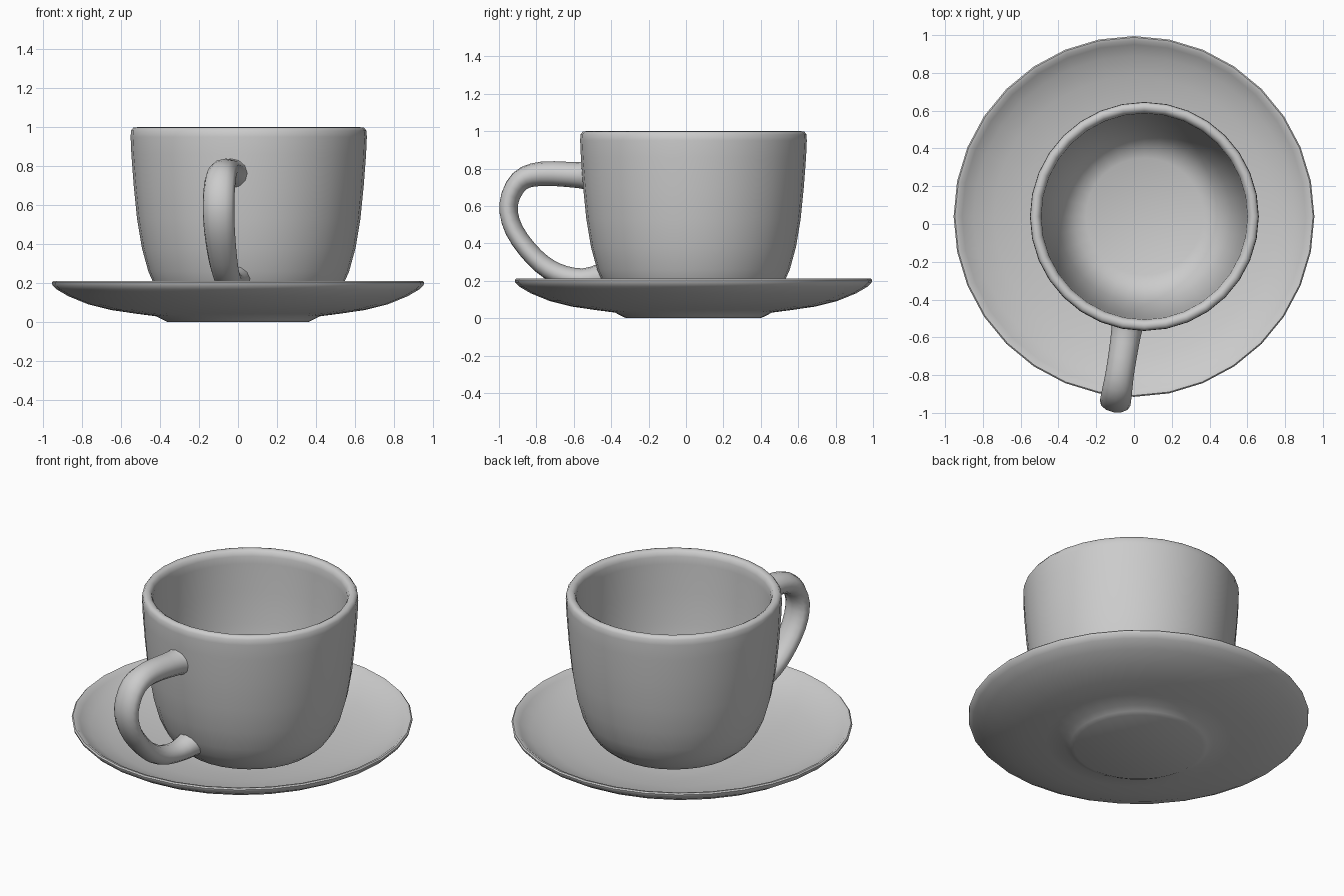
import bpy, math
from mathutils import Vector

if "Cube" in bpy.data.objects:
    bpy.data.objects.remove(bpy.data.objects["Cube"])


def make_object(name, verts, faces):
    mesh = bpy.data.meshes.new(name)
    mesh.from_pydata(verts, [], faces)
    ob = bpy.data.objects.new(name, mesh)
    bpy.context.collection.objects.link(ob)
    bpy.ops.object.select_all(action='DESELECT')
    ob.select_set(True)
    bpy.context.view_layer.objects.active = ob
    bpy.ops.object.mode_set(mode='EDIT')
    bpy.ops.mesh.select_all(action='SELECT')
    bpy.ops.mesh.normals_make_consistent(inside=False)
    bpy.ops.object.mode_set(mode='OBJECT')
    bpy.ops.object.shade_smooth_by_angle(angle=math.radians(50))
    return ob


def bridge(rings, n):
    return [(r * n + i, r * n + (i + 1) % n, (r + 1) * n + (i + 1) % n, (r + 1) * n + i)
            for r in range(rings - 1) for i in range(n)]


def lathe(name, profile, center, n=32):
    # closed profile of (radius, z), capped at both ends
    verts = [(center[0] + r * math.cos(2 * math.pi * i / n),
              center[1] + r * math.sin(2 * math.pi * i / n), z)
             for r, z in profile for i in range(n)]
    k = len(profile)
    faces = bridge(k, n) + [tuple(range(n)), tuple(range((k - 1) * n, k * n))]
    return make_object(name, verts, faces)


def smooth_path(pts, steps=3):
    # Catmull-Rom resampling
    pts = [Vector(p) for p in pts]
    out = []
    for i in range(len(pts) - 1):
        a, b, c, d = pts[max(i - 1, 0)], pts[i], pts[i + 1], pts[min(i + 2, len(pts) - 1)]
        for s in range(steps):
            t = s / steps
            out.append(0.5 * (2 * b + (c - a) * t + (2 * a - 5 * b + 4 * c - d) * t * t
                              + (3 * b - a - 3 * c + d) * t ** 3))
    return out + [pts[-1]]


# Saucer: foot, flared underside, rounded rim, shallow dish
lathe("saucer", [
    (0.36, 0.0), (0.385, 0.012), (0.42, 0.03), (0.52, 0.043), (0.65, 0.062),
    (0.77, 0.092), (0.87, 0.133), (0.93, 0.168), (0.953, 0.192), (0.955, 0.204),
    (0.948, 0.211), (0.932, 0.208), (0.91, 0.19), (0.85, 0.155), (0.74, 0.118),
    (0.60, 0.09), (0.45, 0.07), (0.34, 0.06)], (0.0, 0.04))

# Cup: outer wall, rounded lip, inner wall and floor
CUP = (0.055, 0.04)
lathe("cup", [
    (0.29, 0.055), (0.34, 0.062), (0.39, 0.083), (0.44, 0.125), (0.482, 0.185),
    (0.515, 0.26), (0.548, 0.38), (0.573, 0.53), (0.59, 0.70), (0.602, 0.86),
    (0.606, 0.95), (0.604, 0.982), (0.592, 0.998), (0.572, 1.0), (0.555, 0.99),
    (0.546, 0.965), (0.544, 0.92), (0.535, 0.75), (0.52, 0.56), (0.495, 0.40),
    (0.46, 0.28), (0.42, 0.20), (0.37, 0.15), (0.31, 0.125)], CUP)

# Handle: oval section swept in a radial plane (distance, z, thickness, width)
path = smooth_path([
    (0.56, 0.765, 0.09, 0.095), (0.62, 0.765, 0.07, 0.08), (0.82, 0.772, 0.065, 0.075),
    (0.94, 0.733, 0.057, 0.08), (1.0, 0.61, 0.05, 0.082), (0.97, 0.47, 0.05, 0.08),
    (0.86, 0.325, 0.052, 0.075), (0.74, 0.24, 0.055, 0.07), (0.60, 0.21, 0.056, 0.07),
    (0.48, 0.225, 0.075, 0.085)])
ang = math.atan2(-0.99, -0.155)
out_dir = Vector((math.cos(ang), math.sin(ang), 0))
side = Vector((-math.sin(ang), math.cos(ang), 0))
N = 12
verts = []
for i, p in enumerate(path):
    q = path[min(i + 1, len(path) - 1)] - path[max(i - 1, 0)]
    normal = (out_dir * -q[1] + Vector((0, 0, q[0]))).normalized()
    base = Vector((CUP[0], CUP[1], p[1])) + out_dir * p[0]
    for j in range(N):
        a = 2 * math.pi * j / N
        verts.append(base + normal * p[2] * math.cos(a) + side * p[3] * math.sin(a))
k = len(path)
make_object("handle", verts, bridge(k, N) + [tuple(range(N)), tuple(range((k - 1) * N, k * N))])
